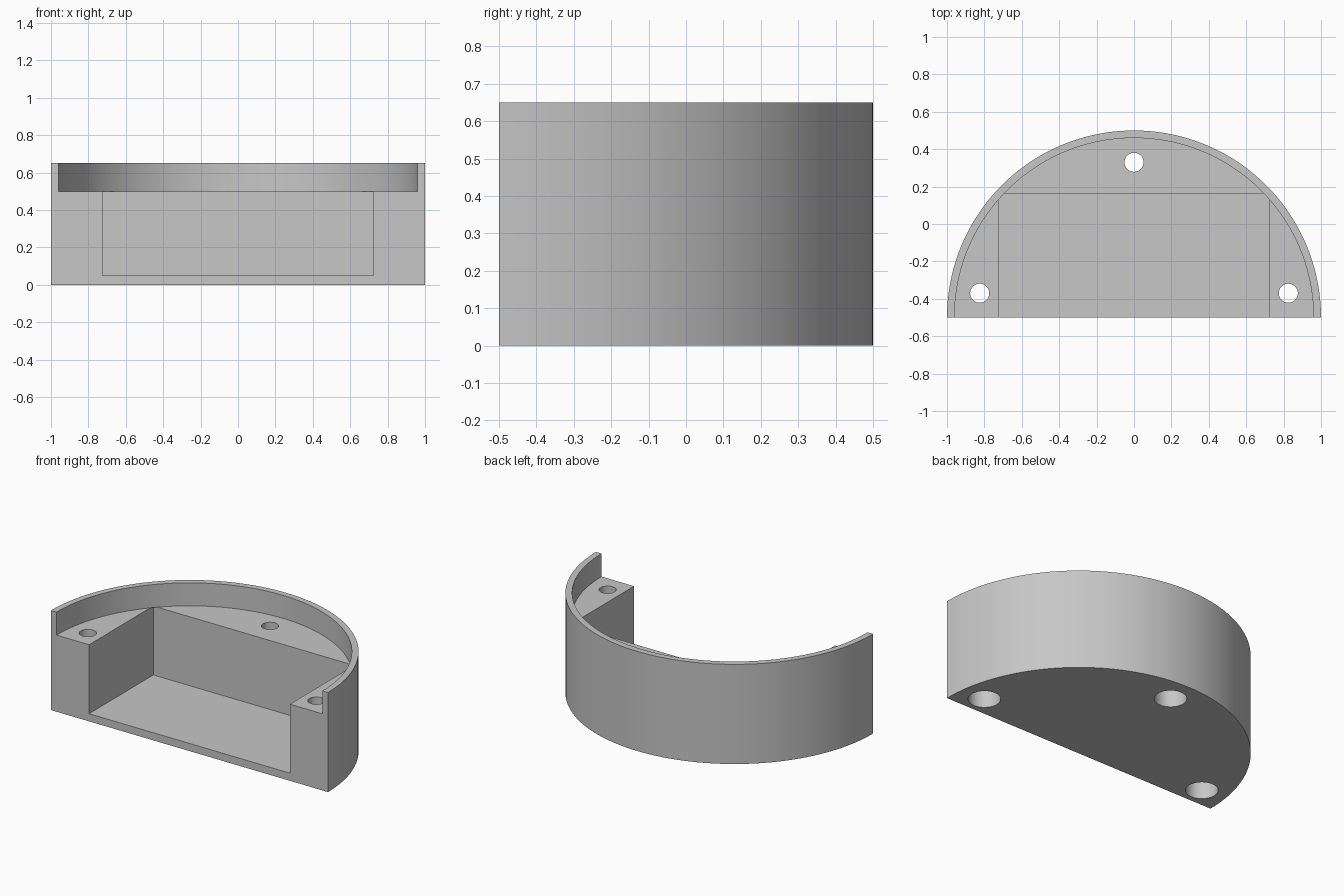
import bpy
import bmesh
from math import pi, sin, cos

cube = bpy.data.objects.get("Cube")
if cube:
    bpy.data.objects.remove(cube, do_unlink=True)

HEIGHT, LEDGE, FLOOR = 0.65, 0.5, 0.05
FRONT = -0.5            # y of the flat front and of the arc centre

grey = bpy.data.materials.new("plain grey")
grey.use_nodes = True
grey.diffuse_color = (0.57, 0.57, 0.57, 1)
grey.node_tree.nodes["Principled BSDF"].inputs["Base Color"].default_value = (0.57, 0.57, 0.57, 1)


def prism(name, outline, z0, z1):
    """Extrude a flat outline from z0 up to z1."""
    bm = bmesh.new()
    base = bm.faces.new([bm.verts.new((x, y, z0)) for x, y in outline])
    top = bmesh.ops.extrude_face_region(bm, geom=[base])["geom"]
    bmesh.ops.translate(bm, vec=(0, 0, z1 - z0),
                        verts=[v for v in top if isinstance(v, bmesh.types.BMVert)])
    bmesh.ops.recalc_face_normals(bm, faces=bm.faces)
    mesh = bpy.data.meshes.new(name)
    bm.to_mesh(mesh)
    bm.free()
    mesh.materials.append(grey)
    obj = bpy.data.objects.new(name, mesh)
    bpy.context.collection.objects.link(obj)
    return obj


def arc(radius, cx, cy, sweep, steps):
    return [(cx + radius * cos(sweep * i / steps), cy + radius * sin(sweep * i / steps))
            for i in range(steps + 1)]


def circle(radius, cx, cy):
    return arc(radius, cx, cy, 2 * pi, 48)[:-1]


def cut(body, cutter):
    """Subtract the cutter from the body and discard it."""
    cutter.hide_render = True
    mod = body.modifiers.new("cut", "BOOLEAN")
    mod.operation = "DIFFERENCE"
    mod.solver = "EXACT"
    mod.object = cutter
    bpy.context.view_layer.objects.active = body
    bpy.ops.object.modifier_apply(modifier=mod.name)
    bpy.data.objects.remove(cutter, do_unlink=True)


# Half-round block
body = prism("half_round_housing", arc(1, 0, FRONT, pi, 72), 0, HEIGHT)

# Recess inside the thin rim, open at the front
recess = arc(0.96, 0, FRONT, pi, 72) + [(-0.96, FRONT - 0.1), (0.96, FRONT - 0.1)]
cut(body, prism("recess_cutter", recess, LEDGE, HEIGHT + 0.1))

# Rectangular pocket, open at the front and tucked under the rim at its corners
pocket = [(-0.725, FRONT - 0.1), (0.725, FRONT - 0.1), (0.725, 0.162), (-0.725, 0.162)]
cut(body, prism("pocket_cutter", pocket, FLOOR, LEDGE))

# Screw holes, each with a wide counterbore from below
for x, y in ((-0.825, -0.37), (0.825, -0.37), (0, 0.33)):
    cut(body, prism("screw_hole_cutter", circle(0.051, x, y), -0.1, LEDGE + 0.05))
    cut(body, prism("counterbore_cutter", circle(0.095, x, y), -0.1, 0.3))

# Smooth round walls with crisp edges
bpy.ops.object.select_all(action="DESELECT")
body.select_set(True)
bpy.context.view_layer.objects.active = body
bpy.ops.object.shade_smooth_by_angle(angle=0.5)
